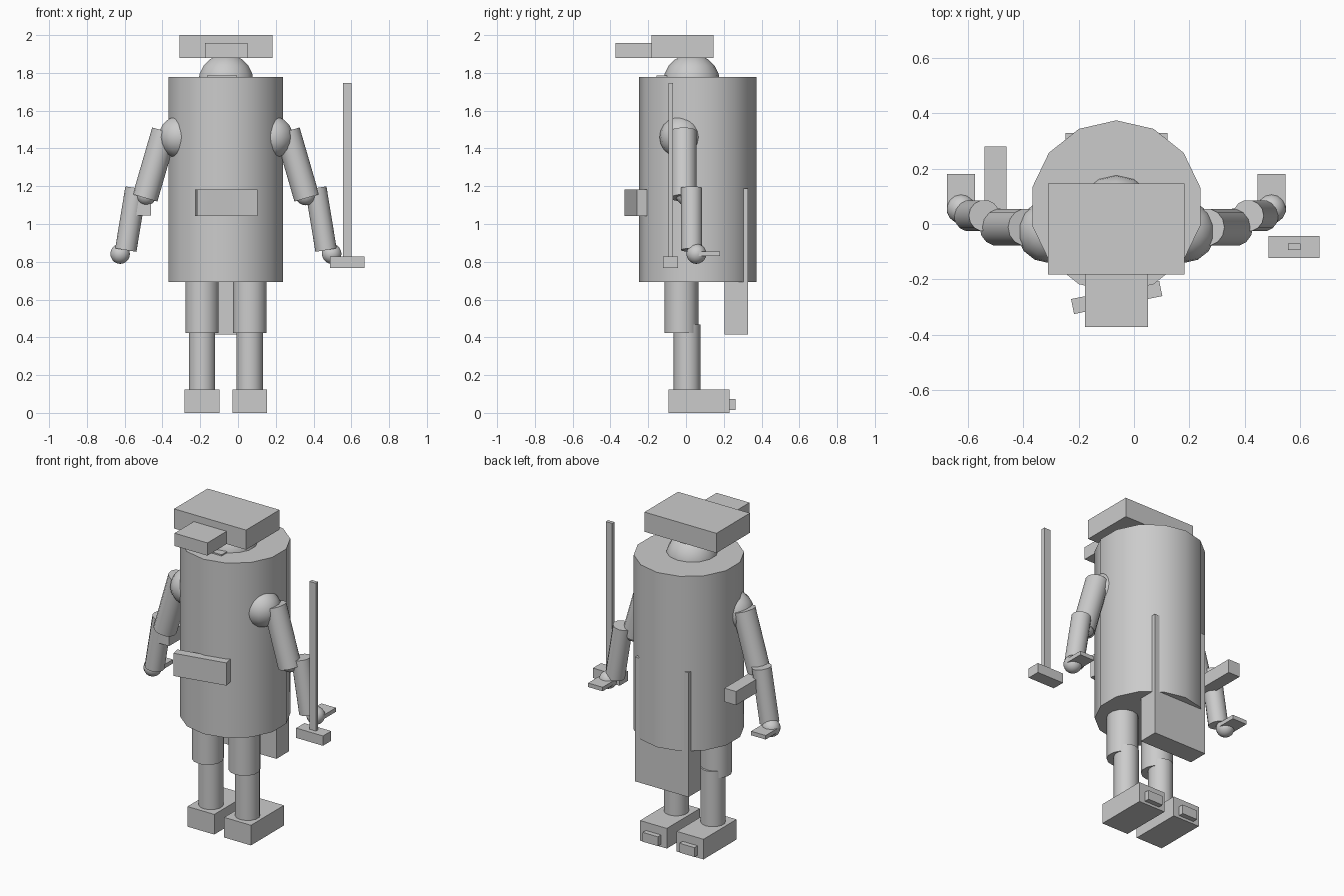
import bpy, math
from mathutils import Vector

cube = bpy.data.objects.get("Cube")
if cube:
    bpy.data.objects.remove(cube, do_unlink=True)

grey = bpy.data.materials.new("plain_grey")
grey.use_nodes = True
COLOUR = (0.6, 0.6, 0.6, 1)
grey.diffuse_color = COLOUR
grey.node_tree.nodes["Principled BSDF"].inputs["Base Color"].default_value = COLOUR

MID = -0.064  # x of the figure's own centre line


def finish(name, smooth=False):
    ob = bpy.context.object
    ob.name = name
    ob.data.materials.append(grey)
    if smooth:
        bpy.ops.object.shade_smooth_by_angle(angle=math.radians(40))
    return ob


def box(name, x, y, z, turn=0):
    """Box from (min, max) ranges, optionally turned about z."""
    centre = [(a + b) / 2 for a, b in (x, y, z)]
    bpy.ops.mesh.primitive_cube_add(size=1, location=centre)
    ob = bpy.context.object
    ob.scale = [b - a for a, b in (x, y, z)]
    bpy.ops.object.transform_apply(location=False, rotation=False, scale=True)
    ob.rotation_euler.z = math.radians(turn)
    return finish(name)


def tube(name, start, end, r, sides=14):
    a, b = Vector(start), Vector(end)
    bpy.ops.mesh.primitive_cylinder_add(vertices=sides, radius=r, depth=(b - a).length,
                                        location=(a + b) / 2)
    bpy.context.object.rotation_euler = (b - a).to_track_quat('Z', 'Y').to_euler()
    return finish(name, True)


def ball(name, centre, r):
    bpy.ops.mesh.primitive_uv_sphere_add(segments=14, ring_count=10, radius=r, location=centre)
    return finish(name, True)


# Torso, head and hat
tube("torso", (MID, 0.063, 0.693), (MID, 0.063, 1.778), 0.311)
ball("head", (MID, 0.03, 1.75), 0.15)
box("mouth", (MID - 0.1, MID + 0.06), (-0.155, 0), (1.75, 1.786))
box("hat", (-0.311, 0.183), (-0.183, 0.146), (1.878, 2))
box("hat_peak", (-0.176, 0.05), (-0.372, -0.183), (1.878, 1.957))

# Belt pouch, coat tail and side pack
box("belt_pouch", (-0.225, 0.1), (-0.293, -0.238), (1.042, 1.183), 11.5)
box("coat_tail", (-0.247, 0.121), (0.204, 0.329), (0.415, 1.187))
box("side_pack", (-0.54, -0.46), (-0.02, 0.28), (1.045, 1.13))

for side, s in (("right", -1), ("left", 1)):
    # Arm
    def at(dx, y, z):
        return (MID + s * dx, y, z)

    ball(side + "_shoulder", at(0.246, -0.028, 1.46), 0.112)
    tube(side + "_upper_arm", at(0.325, -0.012, 1.492), at(0.428, -0.012, 1.138), 0.068)
    ball(side + "_elbow", at(0.422, 0.0, 1.155), 0.056)
    tube(side + "_forearm", at(0.476, 0.03, 1.19), at(0.53, 0.03, 0.862), 0.057)
    ball(side + "_hand", at(0.56, 0.055, 0.842), 0.053)
    x = MID + s * 0.56
    box(side + "_fingers", (x - 0.05, x + 0.05), (0.06, 0.181), (0.83, 0.855))

    # Leg
    x = MID + s * 0.126
    tube(side + "_thigh", (x, -0.025, 0.423), (x, -0.025, 0.8), 0.09)
    ball(side + "_knee", (x, -0.012, 0.47), 0.068)
    tube(side + "_shin", (x, 0.006, 0.1), (x, 0.006, 0.467), 0.071)
    box(side + "_foot", (x - 0.092, x + 0.092), (-0.093, 0.231), (0, 0.125))
    box(side + "_toe_plate", (x - 0.052, x + 0.052), (0.2, 0.262), (0.016, 0.074))

# Staff held beside the left hand
box("staff_post", (0.556, 0.6), (-0.093, -0.07), (0.82, 1.747))
box("staff_foot", (0.486, 0.67), (-0.123, -0.043), (0.768, 0.829))
